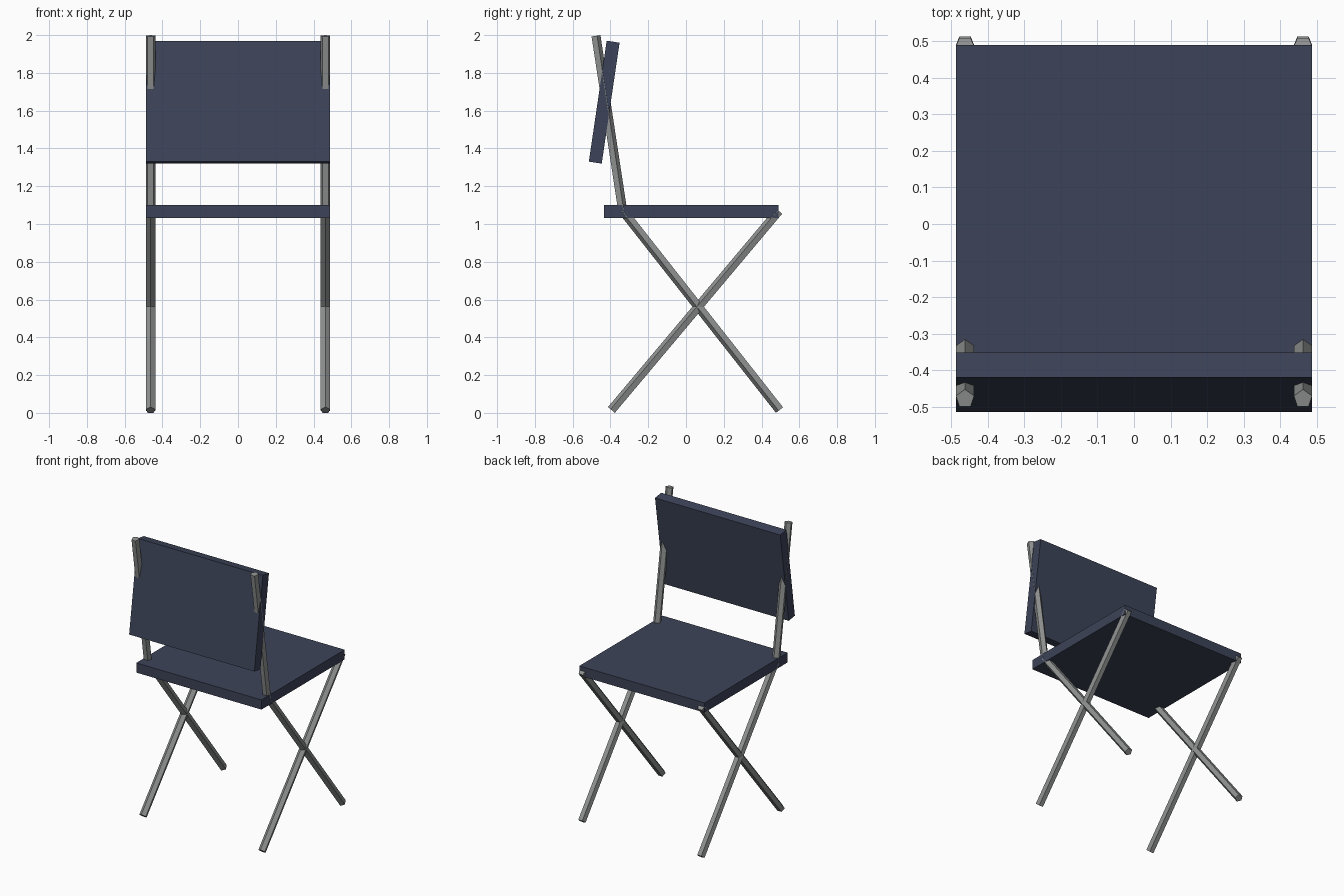
import bpy, bmesh, math
from mathutils import Vector

if "Cube" in bpy.data.objects:
    bpy.data.objects.remove(bpy.data.objects["Cube"])


def material(name, rgb):
    m = bpy.data.materials.new(name)
    m.diffuse_color = (*rgb, 1)
    m.use_nodes = True
    m.node_tree.nodes["Principled BSDF"].inputs["Base Color"].default_value = m.diffuse_color
    return m


NAVY = material("navy fabric", (0.046, 0.057, 0.099))
STEEL = material("grey steel", (0.275, 0.283, 0.283))

TUBE_R = 0.0263   # five-sided tube radius
TUBE_X = 0.463    # side position of the tubes


def finish(name, bm, mat):
    bmesh.ops.recalc_face_normals(bm, faces=bm.faces)
    mesh = bpy.data.meshes.new(name)
    bm.to_mesh(mesh)
    bm.free()
    mesh.materials.append(mat)
    ob = bpy.data.objects.new(name, mesh)
    bpy.context.collection.objects.link(ob)
    return ob


def panel(name, size, centre, tilt=0):
    bm = bmesh.new()
    bmesh.ops.create_cube(bm, size=1)
    bmesh.ops.scale(bm, vec=size, verts=bm.verts)
    ob = finish(name, bm, NAVY)
    ob.location = centre
    ob.rotation_euler.x = tilt


def tube(name, x, a, b, ridge):
    """Pentagonal tube between (y, z) points; ridge = +1/-1 is the y side of its edge."""
    a, b = Vector((x, *a)), Vector((x, *b))
    side = Vector((1, 0, 0))
    up = side.cross(b - a).normalized()
    if up.y * ridge < 0:
        up = -up
    bm = bmesh.new()
    rings = []
    for p in (a, b):
        angles = [i * math.tau / 5 for i in range(5)]
        rings.append([bm.verts.new(p + TUBE_R * (up * math.cos(t) + side * math.sin(t)))
                      for t in angles])
    for i in range(5):
        j = (i + 1) % 5
        bm.faces.new((rings[0][i], rings[0][j], rings[1][j], rings[1][i]))
    for ring in rings:
        bm.faces.new(ring)
    finish(name, bm, STEEL)


# Seat and tilted backrest
panel("seat", (0.974, 0.925, 0.068), (0, 0.0275, 1.066))
panel("backrest", (0.974, 0.069, 0.647), (0, -0.433, 1.645), math.radians(-8.4))

# Crossed legs and back posts on both sides
for label, s in (("left", -1), ("right", 1)):
    x = s * TUBE_X
    tube(label + "_back_post", x, (-0.337, 1.065), (-0.479, 1.996), 1)
    tube(label + "_long_leg", x, (-0.332, 1.07), (0.497, 0.0165), -1)
    tube(label + "_short_leg", x, (-0.393, 0.014), (0.493, 1.068), -1)
